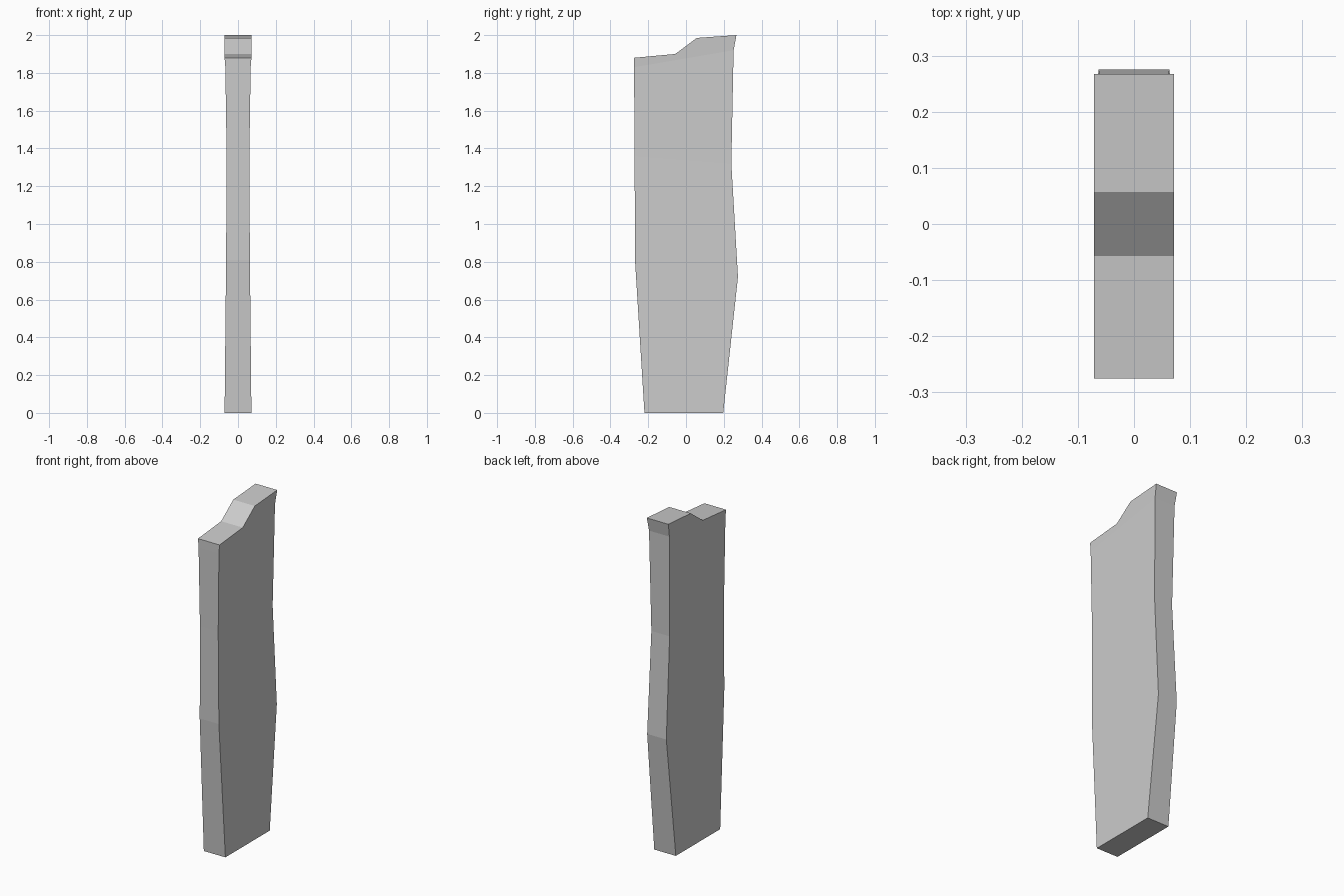
import bpy, bmesh

if "Cube" in bpy.data.objects:
    bpy.data.objects.remove(bpy.data.objects["Cube"])

# Outline rows from bottom up: front edge (y, z), back edge (y, z), half thickness
rows = [
    ((-0.22, 0.0), (0.197, 0.0), 0.071),
    ((-0.27, 0.81), (0.275, 0.72), 0.063),
    ((-0.272, 1.36), (0.24, 1.32), 0.06),
    ((-0.275, 1.83), (0.252, 1.92), 0.067),
]
# Stepped top edge, front to back
top = [(-0.275, 1.88), (-0.057, 1.90), (0.057, 1.985), (0.267, 2.0)]
TOP_HALF = 0.071

bm = bmesh.new()


def pair(p, half):
    return [bm.verts.new((s * half, p[0], p[1])) for s in (-1, 1)]


front = [pair(f, h) for f, b, h in rows]
back = [pair(b, h) for f, b, h in rows]
crown = [pair(p, TOP_HALF) for p in top]

# Broad side faces, one panel per row plus the stepped crown panel
for s in (0, 1):
    for i in range(len(rows) - 1):
        bm.faces.new((front[i][s], back[i][s], back[i + 1][s], front[i + 1][s]))
    bm.faces.new([front[-1][s], back[-1][s]] + [c[s] for c in reversed(crown)])

# Narrow rim all the way round
loop = front + crown + back[::-1]
for a, b in zip(loop, loop[1:] + loop[:1]):
    bm.faces.new((a[0], b[0], b[1], a[1]))

bmesh.ops.recalc_face_normals(bm, faces=bm.faces)
mesh = bpy.data.meshes.new("stepped_plank")
bm.to_mesh(mesh)
bm.free()
plank = bpy.data.objects.new("stepped_plank", mesh)
bpy.context.collection.objects.link(plank)
